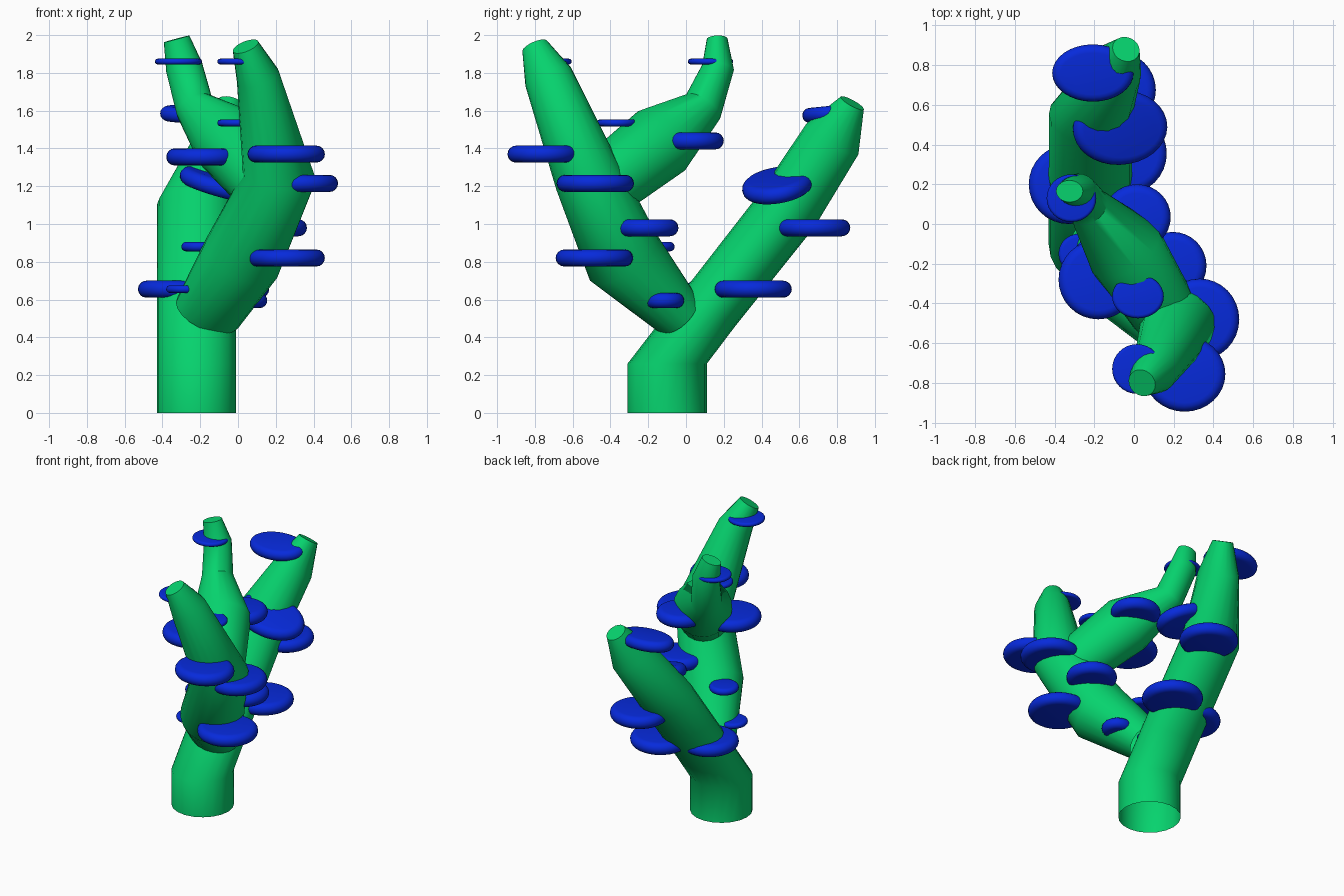
import bpy, bmesh, math
from mathutils import Vector, Matrix

if "Cube" in bpy.data.objects:
    bpy.data.objects.remove(bpy.data.objects["Cube"], do_unlink=True)


def material(name, colour):
    m = bpy.data.materials.new(name)
    m.use_nodes = True
    m.diffuse_color = colour
    m.node_tree.nodes["Principled BSDF"].inputs["Base Color"].default_value = colour
    return m


GREEN = material("branch green", (0.002, 0.65, 0.155, 1))
BLUE = material("shelf blue", (0.002, 0.023, 0.71, 1))


def finish(name, bm, mat):
    bmesh.ops.recalc_face_normals(bm, faces=bm.faces)
    mesh = bpy.data.meshes.new(name)
    bm.to_mesh(mesh)
    bm.free()
    mesh.materials.append(mat)
    ob = bpy.data.objects.new(name, mesh)
    bpy.context.collection.objects.link(ob)
    bpy.ops.object.select_all(action='DESELECT')
    ob.select_set(True)
    bpy.context.view_layer.objects.active = ob
    bpy.ops.object.shade_smooth_by_angle(angle=math.radians(45))
    return ob


def bridge(bm, rings):
    """Skin the rings and close the last one."""
    for a, b in zip(rings, rings[1:]):
        n = len(a)
        for i in range(n):
            j = (i + 1) % n
            bm.faces.new((a[i], a[j], b[j], b[i]))
    bm.faces.new(rings[-1])


def limb(name, nodes, level=0, sides=20):
    """Tapered tube, open at its start, through (x, y, z, width radius,
    depth radius) nodes. The first `level` rings stay horizontal."""
    pts = [Vector(n[:3]) for n in nodes]
    dirs = [(b - a).normalized() for a, b in zip(pts, pts[1:])]
    dirs = [dirs[0]] + dirs + [dirs[-1]]
    bm, rings = bmesh.new(), []
    for k, (p, node) in enumerate(zip(pts, nodes)):
        n = Vector((0, 0, 1)) if k < level else (dirs[k] + dirs[k + 1]).normalized()
        x = Vector((1, 0, 0))
        u = (x - n * x.dot(n)).normalized()
        v = n.cross(u)
        ring = []
        for i in range(sides):
            a = math.tau * i / sides
            ring.append(bm.verts.new(p + u * node[3] * math.cos(a) + v * node[4] * math.sin(a)))
        rings.append(ring)
    bridge(bm, rings)
    return finish(name, bm, GREEN)


def shelf(name, centre, rx, ry, thick, normal=(0, 0, 1), sides=32, steps=8):
    """Flat disc with a round rim."""
    h = thick / 2
    turn = Vector((0, 0, 1)).rotation_difference(Vector(normal)).to_matrix().to_4x4()
    place = Matrix.Translation(centre) @ turn
    bm, rings = bmesh.new(), []
    for s in range(steps + 1):
        t = math.pi * (s / steps - 0.5)
        grow, z = h * (math.cos(t) - 1), h * math.sin(t)
        rings.append([bm.verts.new(place @ Vector(((rx + grow) * math.cos(math.tau * i / sides),
                                                   (ry + grow) * math.sin(math.tau * i / sides), z)))
                      for i in range(sides)])
    bridge(bm, rings)
    bm.faces.new(rings[0])
    return finish(name, bm, BLUE)


# Trunk leaning to the back
limb("trunk", [(-.22, -.10, 0, .21, .21), (-.22, -.10, .26, .21, .21),
               (-.22, .13, .56, .21, .165), (-.22, .54, 1.08, .21, .17),
               (-.09, .775, 1.45, .13, .16), (-.04, .88, 1.64, .07, .07)], level=2)

# Branch leaning to the front
limb("front_branch", [(-.16, -.05, .53, .185, .14), (.02, -.33, .82, .215, .215),
                      (.22, -.52, 1.25, .195, .18), (.105, -.73, 1.78, .115, .13),
                      (.04, -.80, 1.94, .072, .072)])

# Side branch rising from the front branch
limb("side_branch", [(.15, -.44, 1.2, .17, .18), (-.045, -.13, 1.44, .2, .2),
                     (-.23, .09, 1.62, .105, .11), (-.285, .17, 1.83, .098, .085),
                     (-.325, .165, 1.98, .07, .055)])

# Round shelves on the trunk
shelf("trunk_shelf_low_left", (-.04, .355, .655), .205, .205, .09)
shelf("trunk_shelf_low_right", (-.33, .2, .655), .2, .2, .09)
shelf("trunk_shelf_low_front", (-.28, -.15, .655), .1, .1, .04)
shelf("trunk_shelf_middle", (-.09, .675, .98), .2, .195, .09)
shelf("trunk_shelf_tilted", (-.07, .485, 1.205), .245, .19, .09, (.27, -.17, 1))
shelf("trunk_shelf_top", (-.207, .76, 1.585), .205, .145, .08, (0, -.1, 1))

# Round shelves on the front branch
shelf("front_shelf_small", (.05, -.115, .595), .105, .105, .08)
shelf("front_shelf_inner", (-.2, -.16, .88), .1, .1, .05)
shelf("front_shelf_low", (.255, -.485, .82), .205, .205, .09)
shelf("front_shelf_back", (.195, -.21, .98), .17, .17, .09)
shelf("front_shelf_middle", (.33, -.48, 1.215), .2, .205, .09)
shelf("front_shelf_high", (.255, -.755, 1.37), .205, .19, .09)
shelf("front_shelf_tip", (.015, -.73, 1.86), .125, .125, .03)

# Round shelves on the side branch
shelf("side_shelf_low", (-.18, -.28, 1.355), .2, .2, .09)
shelf("side_shelf_back", (.015, .035, 1.44), .17, .165, .09)
shelf("side_shelf_front", (.02, -.365, 1.535), .13, .11, .035)
shelf("side_shelf_tip", (-.315, .13, 1.86), .125, .12, .03)
